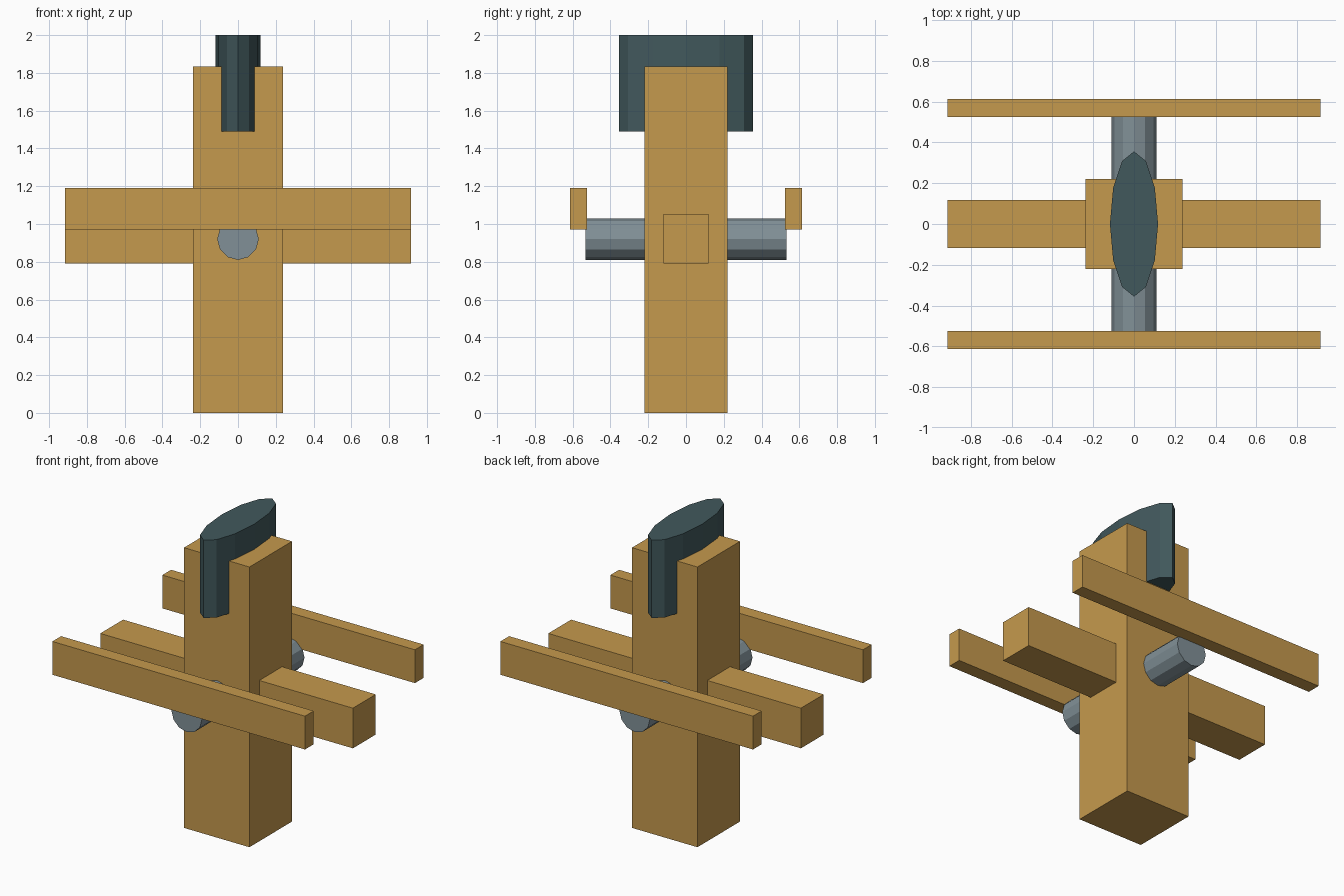
import bpy
import math

if "Cube" in bpy.data.objects:
    bpy.data.objects.remove(bpy.data.objects["Cube"], do_unlink=True)


def material(name, colour):
    mat = bpy.data.materials.new(name)
    mat.use_nodes = True
    mat.diffuse_color = (*colour, 1)
    mat.node_tree.nodes["Principled BSDF"].inputs["Base Color"].default_value = (*colour, 1)
    return mat


wood = material("tan wood", (0.56, 0.32, 0.075))
steel = material("grey steel", (0.22, 0.28, 0.31))
slate = material("dark slate", (0.053, 0.098, 0.107))


def finish(name, mat):
    obj = bpy.context.object
    obj.name = name
    obj.data.materials.append(mat)
    bpy.ops.object.transform_apply(location=False, rotation=True, scale=True)
    return obj


def box(name, half_x, y_range, z_range, mat):
    (y0, y1), (z0, z1) = y_range, z_range
    bpy.ops.mesh.primitive_cube_add(size=1, location=(0, (y0 + y1) / 2, (z0 + z1) / 2))
    bpy.context.object.scale = (2 * half_x, y1 - y0, z1 - z0)
    return finish(name, mat)


# Upright post and the beam that crosses it
box("post", 0.237, (-0.22, 0.22), (0, 1.835), wood)
box("cross_beam", 0.915, (-0.118, 0.118), (0.79, 1.053), wood)

# Thin rails in front and behind
for name, side in (("front_rail", -1), ("back_rail", 1)):
    ends = sorted((side * 0.524, side * 0.614))
    box(name, 0.915, ends, (0.972, 1.19), wood)

# Twelve-sided axle carrying the rails
bpy.ops.mesh.primitive_cylinder_add(vertices=12, radius=0.11, depth=1.062,
                                    location=(0, 0, 0.92), rotation=(math.pi / 2, 0, 0))
finish("axle", steel)

# Oval blade set into the top of the post
bpy.ops.mesh.primitive_cylinder_add(vertices=12, radius=1, depth=0.51, location=(0, 0, 1.745))
bpy.context.object.scale = (0.118, 0.356, 1)
finish("blade", slate)
